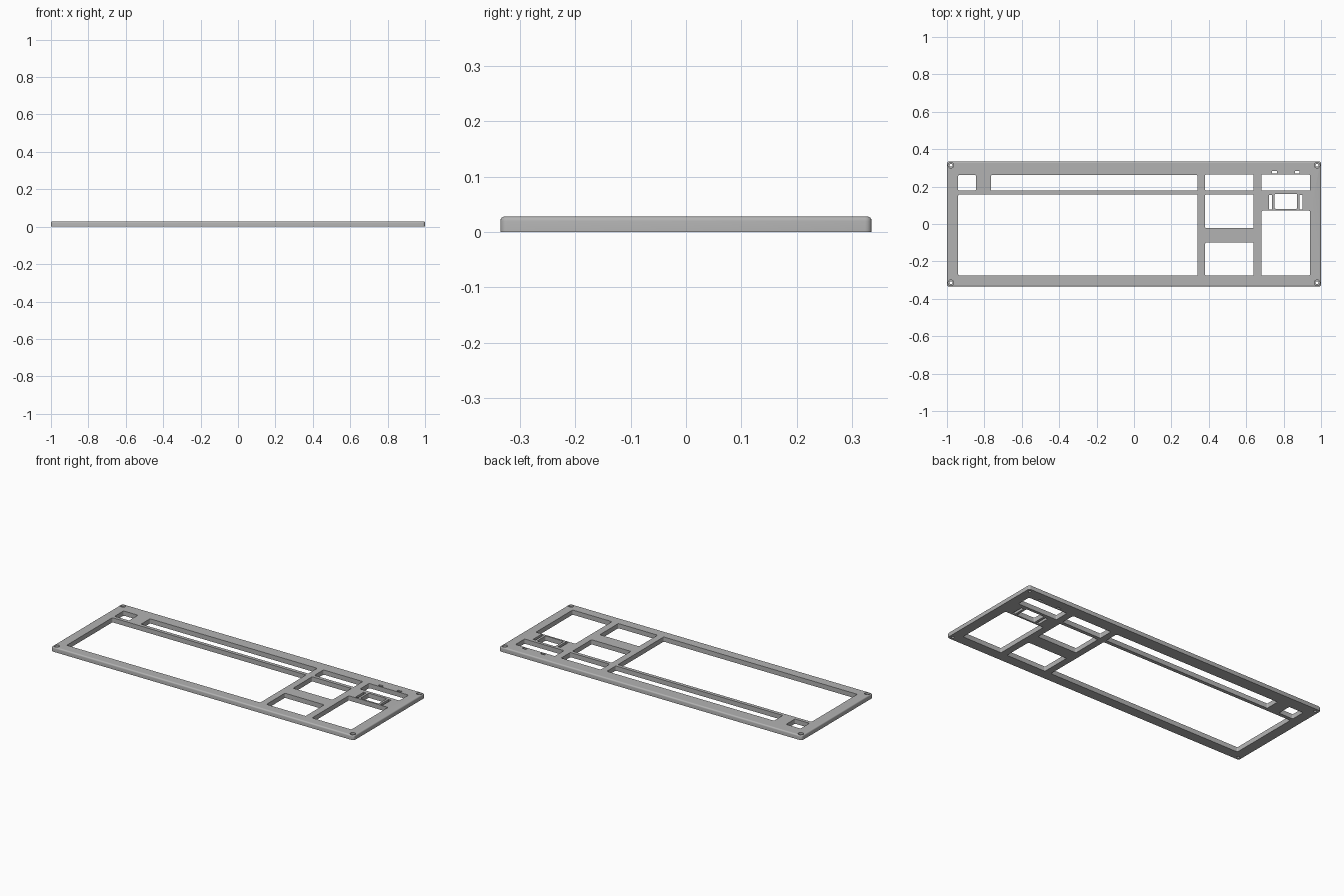
import bpy, bmesh

HX, HY, TOP = 1.0, 0.335, 0.028

cube = bpy.data.objects.get("Cube")
if cube:
    bpy.data.objects.remove(cube, do_unlink=True)

grey = bpy.data.materials.new("matte grey")
grey.use_nodes = True
colour = (0.45, 0.45, 0.45, 1)
grey.diffuse_color = colour
grey.node_tree.nodes["Principled BSDF"].inputs["Base Color"].default_value = colour


def add_object(name, bm):
    mesh = bpy.data.meshes.new(name)
    bm.to_mesh(mesh)
    bm.free()
    mesh.materials.append(grey)
    ob = bpy.data.objects.new(name, mesh)
    bpy.context.collection.objects.link(ob)
    return ob


def box(x0, x1, y0, y1, z0, z1, radius):
    """Box with rounded vertical corners."""
    bm = bmesh.new()
    bmesh.ops.create_cube(bm, size=1)
    for v in bm.verts:
        v.co = (x1 if v.co.x > 0 else x0, y1 if v.co.y > 0 else y0,
                z1 if v.co.z > 0 else z0)
    if radius:
        upright = [e for e in bm.edges if abs(e.verts[0].co.z - e.verts[1].co.z) > 1e-5]
        bmesh.ops.bevel(bm, geom=upright, offset=radius, segments=4,
                        profile=0.5, affect='EDGES')
    return bm


def cylinder(x, y, z0, z1, radius):
    bm = bmesh.new()
    bmesh.ops.create_cone(bm, cap_ends=True, segments=24, radius1=radius,
                          radius2=radius, depth=z1 - z0)
    bmesh.ops.translate(bm, verts=bm.verts, vec=(x, y, (z0 + z1) / 2))
    return bm


# Plate with rounded corners and a softened top rim
bm = box(-HX, HX, -HY, HY, 0, TOP, 0.012)
rim = [e for e in bm.edges if all(v.co.z > TOP - 1e-5 for v in e.verts)]
bmesh.ops.bevel(bm, geom=rim, offset=0.008, segments=4, profile=0.5, affect='EDGES')
plate = add_object("keyboard_top_plate", bm)

# Key openings: x0, x1, y0, y1
openings = {
    "escape_key": (-0.94, -0.845, 0.178, 0.262),
    "function_row": (-0.765, 0.34, 0.178, 0.262),
    "main_keys": (-0.94, 0.34, -0.275, 0.157),
    "system_keys": (0.38, 0.64, 0.178, 0.264),
    "navigation_keys": (0.38, 0.64, -0.022, 0.157),
    "arrow_keys": (0.38, 0.64, -0.275, -0.10),
    "media_keys": (0.682, 0.942, 0.178, 0.264),
    "number_pad": (0.682, 0.942, -0.275, 0.071),
    "display_window": (0.752, 0.872, 0.081, 0.161),
    "left_clip_slot": (0.722, 0.738, 0.078, 0.155),
    "right_clip_slot": (0.886, 0.902, 0.078, 0.155),
    "indicator_slot_a": (0.738, 0.764, 0.270, 0.283),
    "indicator_slot_b": (0.860, 0.886, 0.270, 0.283),
}
cutters = []
for name, (x0, x1, y0, y1) in openings.items():
    radius = 0.006 if x1 - x0 > 0.05 else 0
    cutters.append(add_object(name + "_cutter",
                              box(x0, x1, y0, y1, -0.05, 0.08, radius)))

# Counterbored screw holes in the corners
for sx in (-1, 1):
    for sy in (-1, 1):
        x, y = sx * 0.979, sy * 0.314
        cutters.append(add_object("screw_head_cutter", cylinder(x, y, 0.016, 0.08, 0.015)))
        cutters.append(add_object("screw_hole_cutter", cylinder(x, y, -0.05, 0.06, 0.008)))

for cutter in cutters:
    cutter.hide_render = True
    cutter.hide_viewport = True
    cut = plate.modifiers.new(cutter.name, 'BOOLEAN')
    cut.operation = 'DIFFERENCE'
    cut.solver = 'EXACT'
    cut.object = cutter

# Bake the cuts, then remove the helpers
graph = bpy.context.evaluated_depsgraph_get()
result = bpy.data.meshes.new_from_object(plate.evaluated_get(graph))
plate.modifiers.clear()
plate.data = result
for cutter in cutters:
    bpy.data.objects.remove(cutter, do_unlink=True)

bpy.context.view_layer.objects.active = plate
plate.select_set(True)
bpy.ops.object.shade_smooth_by_angle(angle=0.6)
